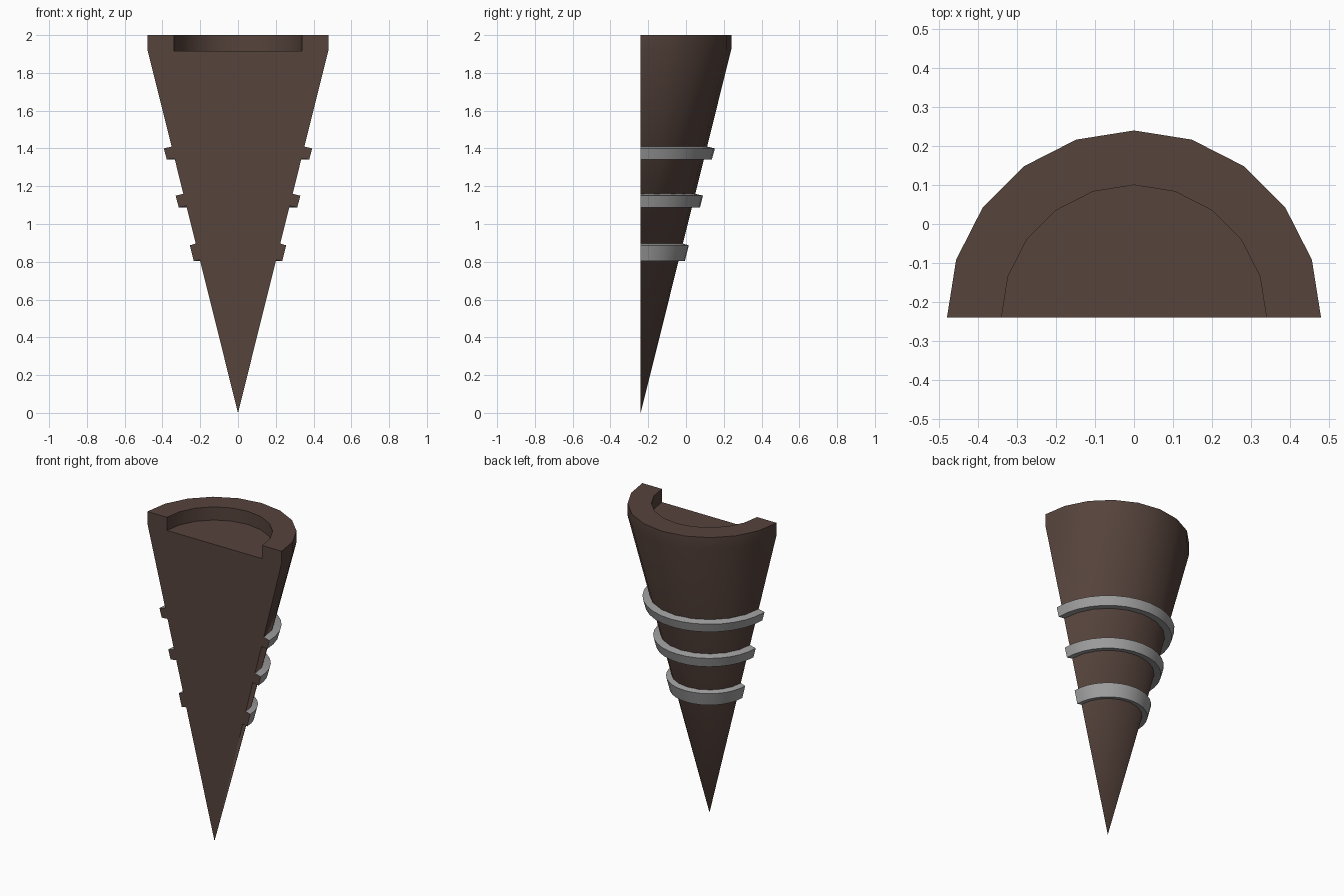
import bpy, bmesh, math

if "Cube" in bpy.data.objects:
    bpy.data.objects.remove(bpy.data.objects["Cube"])

CUT_Y = -0.24  # plane of the flat front face


def material(name, rgb):
    m = bpy.data.materials.new(name)
    m.diffuse_color = (*rgb, 1)
    m.use_nodes = True
    m.node_tree.nodes["Principled BSDF"].inputs["Base Color"].default_value = m.diffuse_color
    return m


brown = material("dark brown", (0.092, 0.056, 0.045))
grey = material("metal grey", (0.34, 0.34, 0.34))


def half_lathe(name, profile, sides, mats, closed):
    """Sweep an (r, z) profile through 180 degrees and cap the flat front."""
    bm = bmesh.new()
    rows = []
    for r, z in profile:
        if r == 0:
            rows.append([bm.verts.new((0, CUT_Y, z))] * (sides + 1))
        else:
            rows.append([bm.verts.new((r * math.cos(math.pi * i / sides),
                                       CUT_Y + r * math.sin(math.pi * i / sides), z))
                         for i in range(sides + 1)])
    pairs = list(zip(rows, rows[1:]))
    if closed:
        pairs.append((rows[-1], rows[0]))
    for a, b in pairs:
        for i in range(sides):
            bm.faces.new(list(dict.fromkeys((a[i], a[i + 1], b[i + 1], b[i]))))
    # flat front caps, in the last material
    if closed:
        caps = [[r[0] for r in rows], [r[-1] for r in rows]]
    else:
        caps = [[r[0] for r in rows] + [r[-1] for r in rows[-1:0:-1]]]
    for c in caps:
        bm.faces.new(c).material_index = len(mats) - 1
    bmesh.ops.recalc_face_normals(bm, faces=bm.faces)
    me = bpy.data.meshes.new(name)
    bm.to_mesh(me)
    bm.free()
    for m in mats:
        me.materials.append(m)
    ob = bpy.data.objects.new(name, me)
    bpy.context.collection.objects.link(ob)
    bpy.ops.object.select_all(action='DESELECT')
    ob.select_set(True)
    bpy.context.view_layer.objects.active = ob
    bpy.ops.object.shade_smooth_by_angle(angle=math.radians(30))
    return ob


# Half cone body with a rim; its recess floor is a single flat face
body = half_lathe("cone_body", [(0, 0), (0.48, 1.925), (0.48, 2.0),
                                (0.34, 2.0), (0.34, 1.915)], 10, [brown], False)
bm = bmesh.new()
bm.from_mesh(body.data)
floor = [v for v in bm.verts if abs(v.co.z - 1.915) < 1e-4]
floor.sort(key=lambda v: math.atan2(v.co.y - CUT_Y + 1e-7, v.co.x))
bm.faces.new(floor)
bmesh.ops.recalc_face_normals(bm, faces=bm.faces)
bm.to_mesh(body.data)
bm.free()

# Three raised bands: outer top, outer bottom, inner bottom, inner top
bands = {
    "upper_band": [(0.393, 1.400), (0.377, 1.342), (0.315, 1.347), (0.33, 1.415)],
    "middle_band": [(0.330, 1.150), (0.314, 1.088), (0.252, 1.100), (0.268, 1.165)],
    "lower_band": [(0.255, 0.887), (0.234, 0.803), (0.185, 0.813), (0.205, 0.902)],
}
for name, profile in bands.items():
    half_lathe(name, profile, 16, [grey, brown], True)
